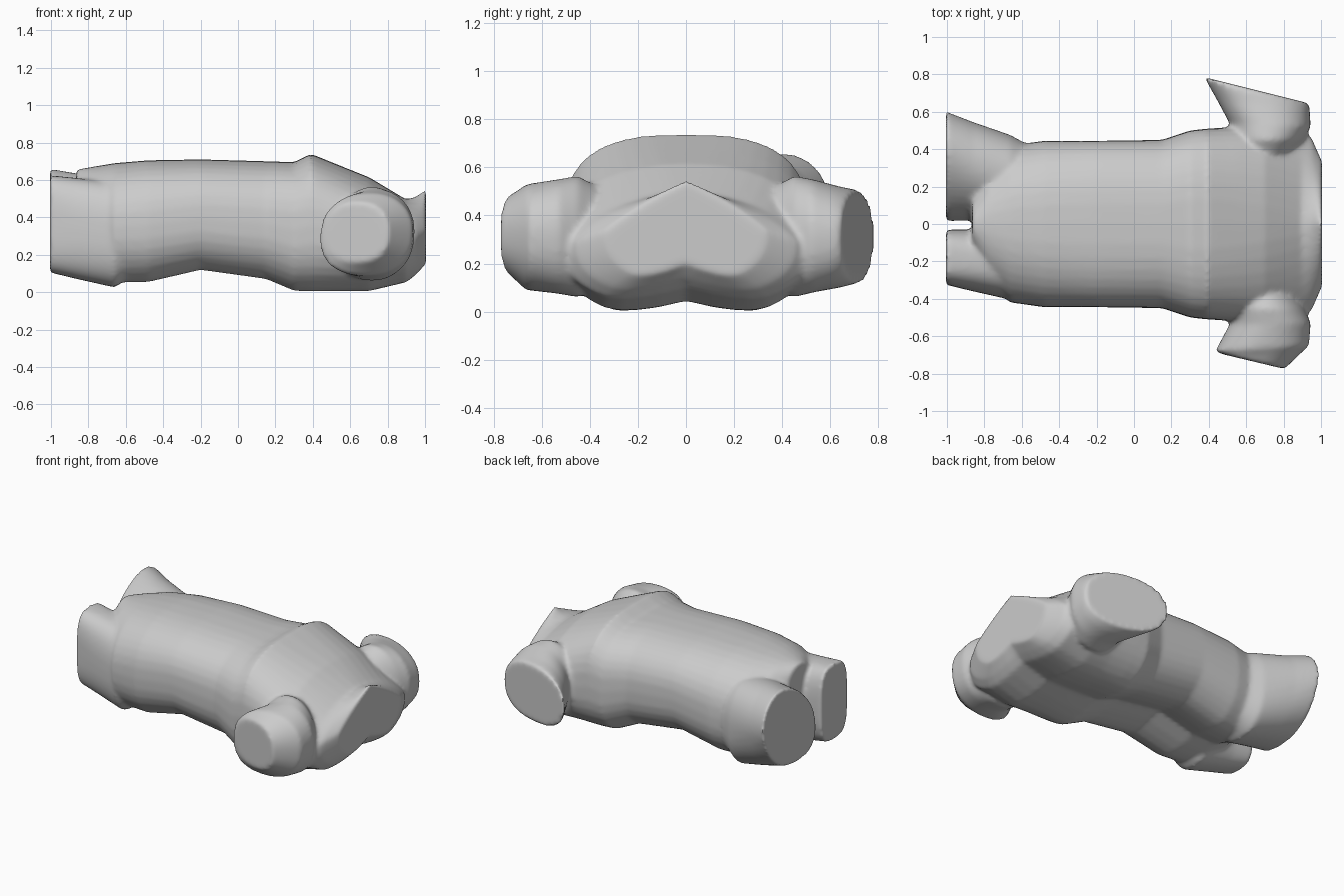
import bpy, bmesh, math
from mathutils import Vector

cube = bpy.data.objects.get("Cube")
if cube:
    bpy.data.objects.remove(cube, do_unlink=True)

grey = bpy.data.materials.new("plain_grey")
grey.use_nodes = True
grey.diffuse_color = (0.6, 0.6, 0.6, 1)
grey.node_tree.nodes["Principled BSDF"].inputs["Base Color"].default_value = (0.6, 0.6, 0.6, 1)
SIDES = 40


def power(v, n):
    return math.copysign(abs(v) ** (2 / n), v)


def loft(name, rings, groove=0.0):
    """Skin rounded sections: (edge a, edge b, low z, high z, squareness on top, lean)."""
    bm = bmesh.new()
    loops = []
    for a, b, low, high, top_n, lean in rings:
        a, b = Vector(a), Vector(b)
        mid, half = (a + b) / 2, (b - a) / 2
        loop = []
        for i in range(SIDES):
            t = 2 * math.pi * i / SIDES
            n = top_n if i <= SIDES / 2 else max(top_n, 2.4)
            u, w = power(math.cos(t), n), power(math.sin(t), n)
            p = mid + half * (u + lean * w)
            z = (low + high) / 2 + w * (high - low) / 2
            if w < 0:
                z += groove * max(0, 1 - abs(u) / 0.6)
            loop.append(bm.verts.new((p.x, p.y, z)))
        loops.append(loop)
    for l0, l1 in zip(loops, loops[1:]):
        for i in range(SIDES):
            j = (i + 1) % SIDES
            bm.faces.new((l0[i], l0[j], l1[j], l1[i]))
    bm.faces.new(loops[0])
    bm.faces.new(loops[-1])
    bmesh.ops.recalc_face_normals(bm, faces=bm.faces)
    mesh = bpy.data.meshes.new(name)
    bm.to_mesh(mesh)
    bm.free()
    mesh.materials.append(grey)
    ob = bpy.data.objects.new(name, mesh)
    bpy.context.collection.objects.link(ob)
    return ob


# Trunk: x, half width, low, high, squareness
trunk = [(-.865, .15, .2, .655, 2), (-.78, .33, .07, .67, 2.1), (-.66, .42, .01, .69, 2.3),
         (-.48, .445, .015, .705, 2.5), (-.2, .445, .085, .71, 2.6), (.15, .45, .035, .70, 2.6),
         (.3, .5, -.025, .695, 2.8), (.39, .51, -.03, .74, 2.8), (.55, .52, -.035, .675, 2.5),
         (.7, .53, -.035, .615, 2.2), (.9, .51, .02, .495, 1.7), (.95, .46, .06, .51, 1.4),
         (1.005, .335, .12, .55, 1.1)]
body = loft("torso", [((x, -w), (x, w), lo, hi, n, 0) for x, w, lo, hi, n in trunk], 0.08)

# Arm stumps
right_arm = loft("front_arm_stump", [
    ((.56, -.3), (.80, -.3), .12, .48, 2, 0),
    ((.52, -.45), (.91, -.45), .06, .565, 2, 0),
    ((.51, -.54), (.945, -.53), .075, .55, 2.1, .05),
    ((.435, -.68), (.935, -.65), .09, .53, 2.2, .05),
    ((.47, -.695), (.805, -.775), .16, .48, 2.3, 0)])
left_arm = loft("back_arm_stump", [
    ((.56, .3), (.80, .3), .12, .48, 2, 0),
    ((.52, .45), (.91, .45), .06, .565, 2, 0),
    ((.51, .54), (.945, .52), .08, .55, 2.1, 0),
    ((.44, .67), (.94, .61), .10, .52, 2.2, 0),
    ((.375, .785), (.935, .645), .12, .505, 2.2, 0)])

# Leg stumps
right_leg = loft("front_leg_stump", [
    ((-.4, -.33), (-.4, -.1), .2, .5, 2.4, 0),
    ((-.66, -.405), (-.66, -.02), .025, .59, 2.5, 0),
    ((-.86, -.36), (-.86, -.03), .07, .61, 2.7, 0),
    ((-1.005, -.325), (-1.005, -.03), .105, .625, 3.3, 0)])
left_leg = loft("back_leg_stump", [
    ((-.4, .1), (-.4, .33), .2, .5, 2.4, 0),
    ((-.66, .02), (-.66, .475), .025, .61, 2.3, .05),
    ((-.86, .03), (-.86, .54), .07, .635, 2, .2),
    ((-1.005, .04), (-1.005, .59), .105, .66, 1.8, .35)])

# Fuse the parts into one smooth skin
bpy.ops.object.select_all(action='DESELECT')
for part in (body, right_arm, left_arm, right_leg, left_leg):
    part.select_set(True)
bpy.context.view_layer.objects.active = body
bpy.ops.object.join()
fuse = body.modifiers.new("fuse", 'REMESH')
fuse.mode = 'VOXEL'
fuse.voxel_size = 0.013
fuse.use_smooth_shade = True
soften = body.modifiers.new("soften", 'SMOOTH')
soften.factor = 0.5
soften.iterations = 10
for name in ("fuse", "soften"):
    bpy.ops.object.modifier_apply(modifier=name)
bpy.ops.object.shade_smooth()
